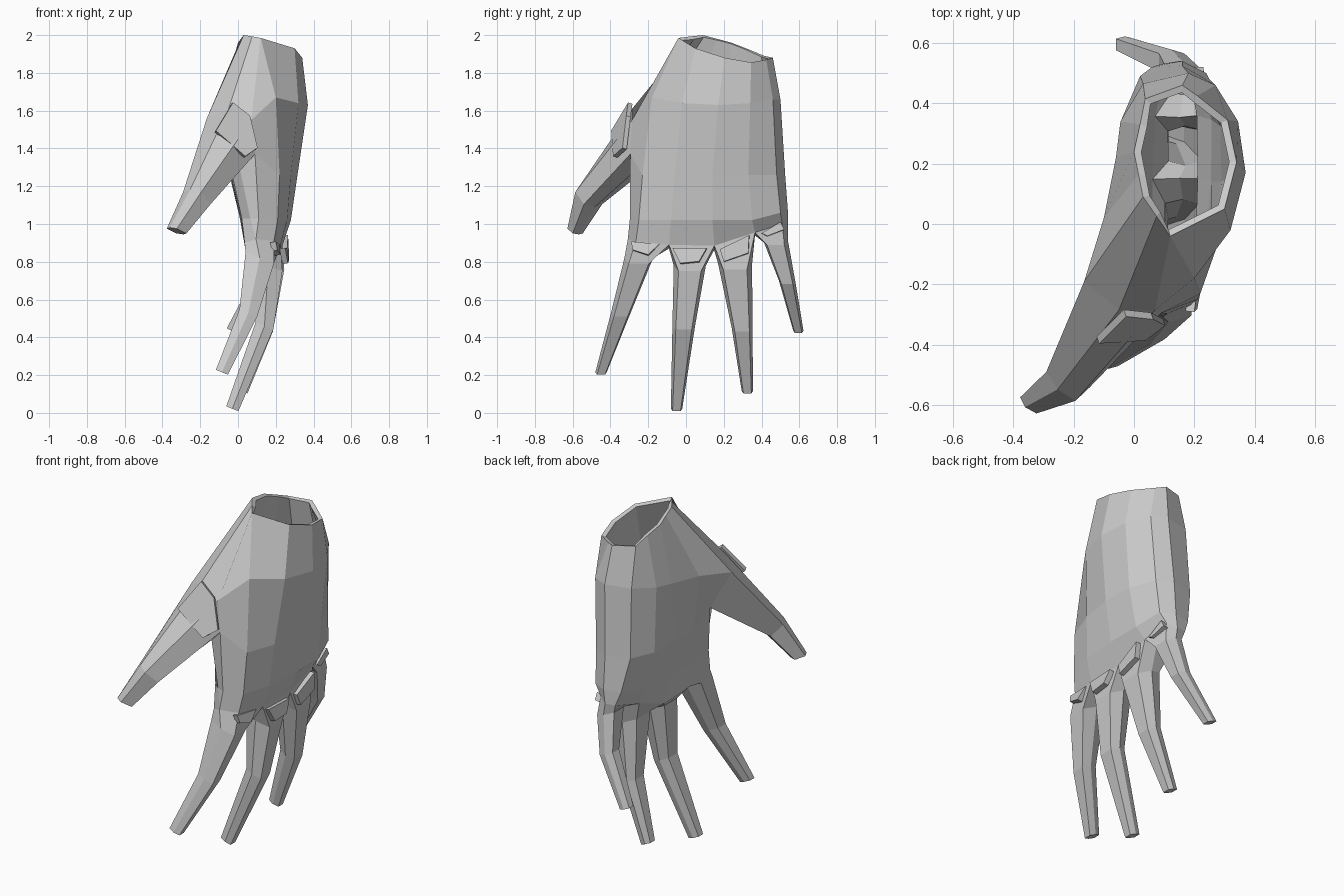
import bpy
import bmesh
from mathutils import Vector

default_cube = bpy.data.objects.get("Cube")
if default_cube:
    bpy.data.objects.remove(default_cube, do_unlink=True)

grey = bpy.data.materials.new("matte grey")
grey.use_nodes = True
grey.diffuse_color = (0.6, 0.6, 0.6, 1)
grey.node_tree.nodes["Principled BSDF"].inputs["Base Color"].default_value = (0.6, 0.6, 0.6, 1)


def finish(bm, name):
    """Turn a bmesh into a flat shaded object."""
    bmesh.ops.recalc_face_normals(bm, faces=bm.faces[:])
    mesh = bpy.data.meshes.new(name)
    bm.to_mesh(mesh)
    bm.free()
    mesh.materials.append(grey)
    obj = bpy.data.objects.new(name, mesh)
    bpy.context.scene.collection.objects.link(obj)
    return obj


def level(bm, xs, ys, zs):
    """One loop around the hand: back columns, outer edge, palm columns, thumb edge."""
    return [bm.verts.new(point) for point in zip(xs, ys, zs)]


def bridge(bm, upper, lower, skip=()):
    count = len(upper)
    for j in range(count):
        k = (j + 1) % count
        if j not in skip:
            bm.faces.new((upper[j], upper[k], lower[k], lower[j]))


def hex_ring(bm, centre, across, outward):
    """Six-sided finger section with flat back and flat pad."""
    c, u, v = Vector(centre), Vector(across), Vector(outward)
    corners = ((-0.7, 1), (0.7, 1), (1, 0), (0.7, -1), (-0.7, -1), (-1, 0))
    return [bm.verts.new(c + u * a + v * b) for a, b in corners]


def digit(bm, base, sections):
    """Extrude an open base loop through the sections and close the tip."""
    previous = base
    for centre, across, outward in sections:
        ring = hex_ring(bm, centre, across, outward)
        bridge(bm, previous, ring)
        previous = ring
    bm.faces.new(previous)


hand = bmesh.new()

# Palm loops from the cuff down to the finger roots
cuff = level(
    hand,
    [.12, .30, .34, .31, .21, .16, .037, .02, .0, .015, .03, .075, .12],
    [-.04, .05, .205, .345, .425, .46, .415, .33, .24, .165, .09, .025, -.04],
    [1.985, 1.93, 1.88, 1.855, 1.87, 1.88, 1.89, 1.925, 1.96, 1.98, 2.0, 1.993, 1.985])
wrist = level(
    hand,
    [.2, .32, .37, .345, .27, .18, .03, -.045, -.06, -.1, -.165, -.05, .07],
    [-.18, -.02, .17, .34, .46, .5, .465, .34, .22, .02, -.19, -.285, -.285],
    [1.67, 1.64, 1.63, 1.64, 1.66, 1.66, 1.66, 1.64, 1.62, 1.6, 1.56, 1.61, 1.55])
middle = level(
    hand,
    [.22, .28, .315, .31, .25, .16, .02, -.04, -.045, -.04, -.045, .01, .09],
    [-.23, -.06, .14, .33, .48, .525, .49, .35, .17, -.02, -.16, -.26, -.295],
    [1.26] * 10 + [1.33, 1.29, 1.37])
palm = level(
    hand,
    [.21, .26, .28, .28, .24, .16, .06, .015, .01, .015, .02, .065, .11],
    [-.25, -.08, .14, .35, .5, .54, .52, .36, .15, -.08, -.24, -.28, -.297],
    [1.02] * 4 + [1.06] * 3 + [1.03] * 6)
roots = level(
    hand,
    [.19, .225, .235, .23, .2, .15, .09, .05, .04, .04, .035, .095, .095],
    [-.265, -.09, .15, .365, .51, .54, .53, .365, .15, -.09, -.275, -.308, -.308],
    [.91, .89, .885, .955, 1.0, .98, .98, .94, .86, .87, .9, .92, .92])

bridge(hand, cuff, wrist)
bridge(hand, wrist, middle, skip=(10, 11))
bridge(hand, middle, palm)
bridge(hand, palm, roots)

# Webs between the fingers
webs = [hand.verts.new(p) for p in ((.14, -.09, .87), (.15, .15, .865), (.15, .365, .94))]
mids = [roots[11]] + webs + [roots[5]]
backs = roots[:5]
pads = roots[10:5:-1]

# Fingers: centre x, y, z, half depth and half width at knuckle, bend and tip
fingers = (
    ((.115, -.25, .82, .075, .076), (.055, -.345, .53, .047, .052), (-.085, -.45, .215, .032, .03)),
    ((.16, .02, .78, .075, .085), (.14, -.012, .46, .047, .06), (-.03, -.05, .022, .032, .03)),
    ((.17, .26, .79, .075, .09), (.14, .297, .45, .045, .055), (.02, .325, .115, .03, .03)),
    ((.16, .475, .91, .055, .065), (.125, .535, .7, .042, .043), (-.03, .595, .435, .03, .027)),
)
for i, joints in enumerate(fingers):
    base = [backs[i], backs[i + 1], mids[i + 1], pads[i + 1], pads[i], mids[i]]
    digit(hand, base, [((x, y, z), (0, w, 0), (d, 0, -0.4 * d)) for x, y, z, d, w in joints])

# Thumb grows out of the opening left on the front edge
thumb_base = [wrist[12], middle[12], middle[11], middle[10], wrist[10], wrist[11]]
thumb_v = Vector((.7, -.7, 0)).normalized()
digit(hand, thumb_base, [
    ((-.218, -.515, 1.137), Vector((.035, .033, -.046)), thumb_v * .068),
    ((-.325, -.587, .963), Vector((.036, .02, -.018)), thumb_v * .038),
])

bmesh.ops.remove_doubles(hand, verts=hand.verts[:], dist=0.0005)
glove = finish(hand, "glove_shell")
wall = glove.modifiers.new("wall thickness", "SOLIDIFY")
wall.thickness = 0.025
wall.offset = -1


def plate(name, points, thickness):
    """Raised armour plate, thickened both ways from its outline."""
    bm = bmesh.new()
    face = bm.faces.new([bm.verts.new(p) for p in points])
    face.normal_update()
    shift = face.normal * thickness
    bmesh.ops.translate(bm, verts=bm.verts[:], vec=shift * -0.5)
    top = bmesh.ops.extrude_face_region(bm, geom=[face], use_keep_orig=True)["geom"]
    bmesh.ops.translate(bm, verts=[g for g in top if isinstance(g, bmesh.types.BMVert)], vec=shift)
    finish(bm, name)


# Knuckle and thumb plates
plate("index_knuckle_plate", [(.185, -.29, .905), (.205, -.14, .89), (.21, -.2, .835), (.195, -.28, .86)], .03)
plate("middle_knuckle_plate", [(.235, -.07, .87), (.245, .11, .87), (.255, .07, .8), (.25, -.03, .79)], .03)
plate("ring_knuckle_plate", [(.245, .18, .865), (.25, .335, .94), (.255, .33, .845), (.255, .2, .8)], .03)
plate("little_knuckle_plate", [(.22, .4, .95), (.215, .5, 1.01), (.215, .52, .97), (.225, .43, .935)], .03)
plate("thumb_plate", [(-.03, -.295, 1.64), (.06, -.305, 1.57), (.1, -.325, 1.4), (.035, -.375, 1.355),
                      (-.12, -.385, 1.49)], .025)
